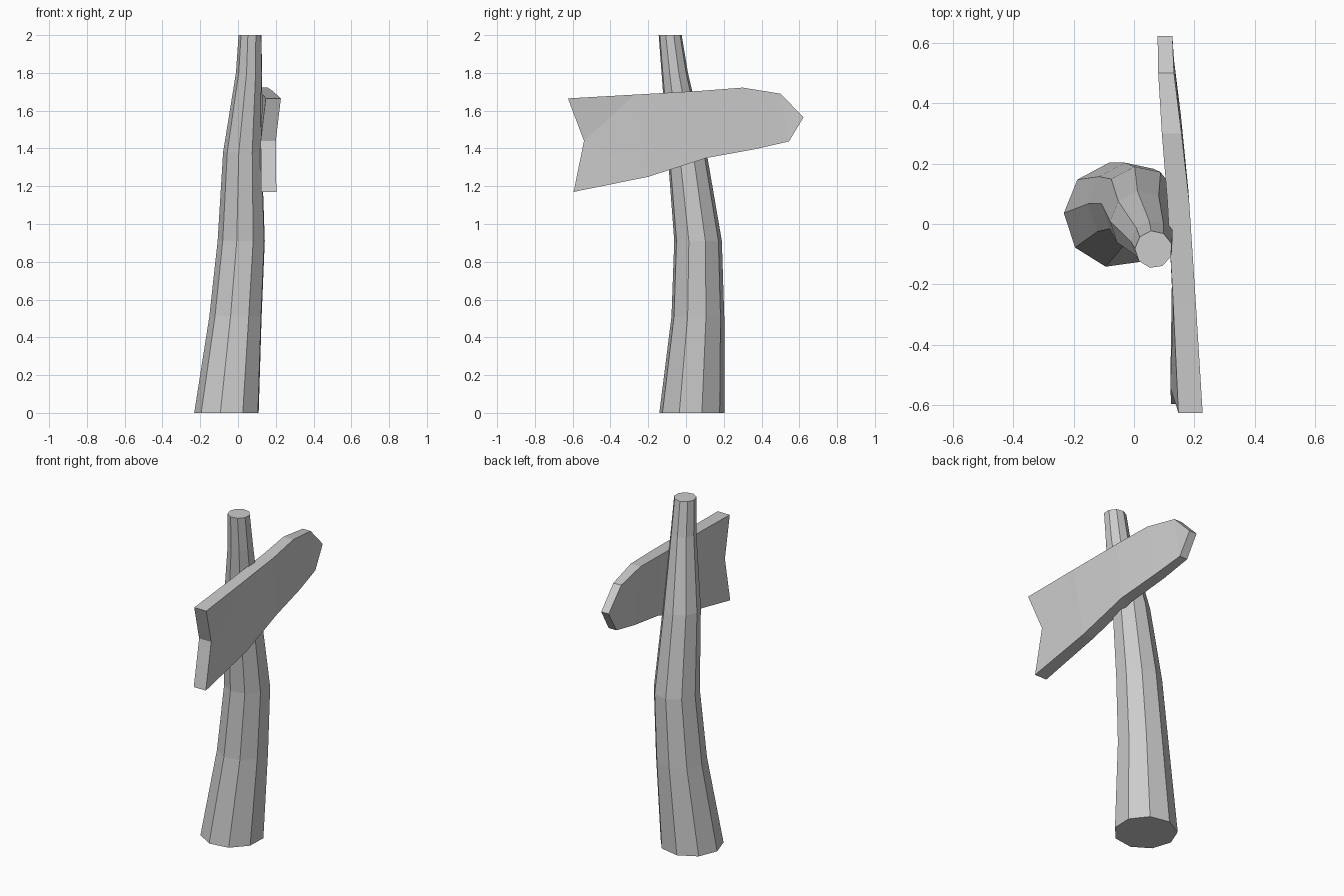
import bpy
import bmesh
from math import cos, sin, radians

cube = bpy.data.objects.get("Cube")
if cube:
    bpy.data.objects.remove(cube, do_unlink=True)

grey = bpy.data.materials.new("plain grey")
grey.use_nodes = True
GREY = (0.6, 0.6, 0.6, 1)
grey.diffuse_color = GREY
grey.node_tree.nodes["Principled BSDF"].inputs["Base Color"].default_value = GREY


def finish(bm, name):
    """Turn a bmesh into a flat-shaded object."""
    bmesh.ops.recalc_face_normals(bm, faces=bm.faces)
    mesh = bpy.data.meshes.new(name)
    bm.to_mesh(mesh)
    bm.free()
    mesh.materials.append(grey)
    obj = bpy.data.objects.new(name, mesh)
    bpy.context.collection.objects.link(obj)
    return obj


def bridge(bm, a, b):
    """Join two closed loops of vertices with quads."""
    for i in range(len(a)):
        j = (i + 1) % len(a)
        bm.faces.new((a[i], a[j], b[j], b[i]))


# Crooked tapering post: nine-sided rings (centre x, centre y, z, radius)
SIDES = 9
POST_RINGS = [
    (-0.057, 0.03, 0, 0.175),
    (-0.01, 0.062, 0.51, 0.142),
    (0.02, 0.063, 0.91, 0.128),
    (0.026, 0.005, 1.38, 0.105),
    (0.06, -0.06, 1.8, 0.071),
    (0.065, -0.084, 2, 0.062),
]
bm = bmesh.new()
rings = []
for x, y, z, r in POST_RINGS:
    angles = [radians(18 + 360 * i / SIDES) for i in range(SIDES)]
    rings.append([bm.verts.new((x + r * cos(a), y + r * sin(a), z)) for a in angles])
for low, high in zip(rings, rings[1:]):
    bridge(bm, low, high)
bm.faces.new(rings[0])
bm.faces.new(rings[-1])
finish(bm, "post")

# Bent arrow board: outline points (y, z, inner x, outer x)
TOP = [
    (-0.625, 1.665, 0.147, 0.227),
    (-0.27, 1.685, 0.13, 0.205),
    (0.08, 1.705, 0.11, 0.182),
    (0.3, 1.722, 0.092, 0.157),
    (0.5, 1.69, 0.08, 0.132),
]
TIP = [(0.622, 1.565, 0.078, 0.127)]
BOTTOM = [
    (0.545, 1.437, 0.08, 0.132),
    (0.36, 1.395, 0.09, 0.155),
    (0.11, 1.35, 0.11, 0.18),
    (-0.2, 1.25, 0.125, 0.195),
    (-0.595, 1.17, 0.123, 0.203),
]
NOTCH = [(-0.54, 1.44, 0.12, 0.2)]
outline = TOP + TIP + BOTTOM + NOTCH
bm = bmesh.new()
inner = [bm.verts.new((xi, y, z)) for y, z, xi, xo in outline]
outer = [bm.verts.new((xo, y, z)) for y, z, xi, xo in outline]
bridge(bm, inner, outer)
for side in (inner, outer):
    top, tip, bottom, notch = side[:5], side[5], side[10:5:-1], side[11]
    # Forked tail, then strips along the board, then the pointed end
    bm.faces.new((notch, top[0], top[1]))
    bm.faces.new((notch, top[1], bottom[1]))
    bm.faces.new((notch, bottom[1], bottom[0]))
    for i in range(1, 4):
        bm.faces.new((top[i], top[i + 1], bottom[i + 1], bottom[i]))
    bm.faces.new((top[4], tip, bottom[4]))
finish(bm, "arrow_board")
